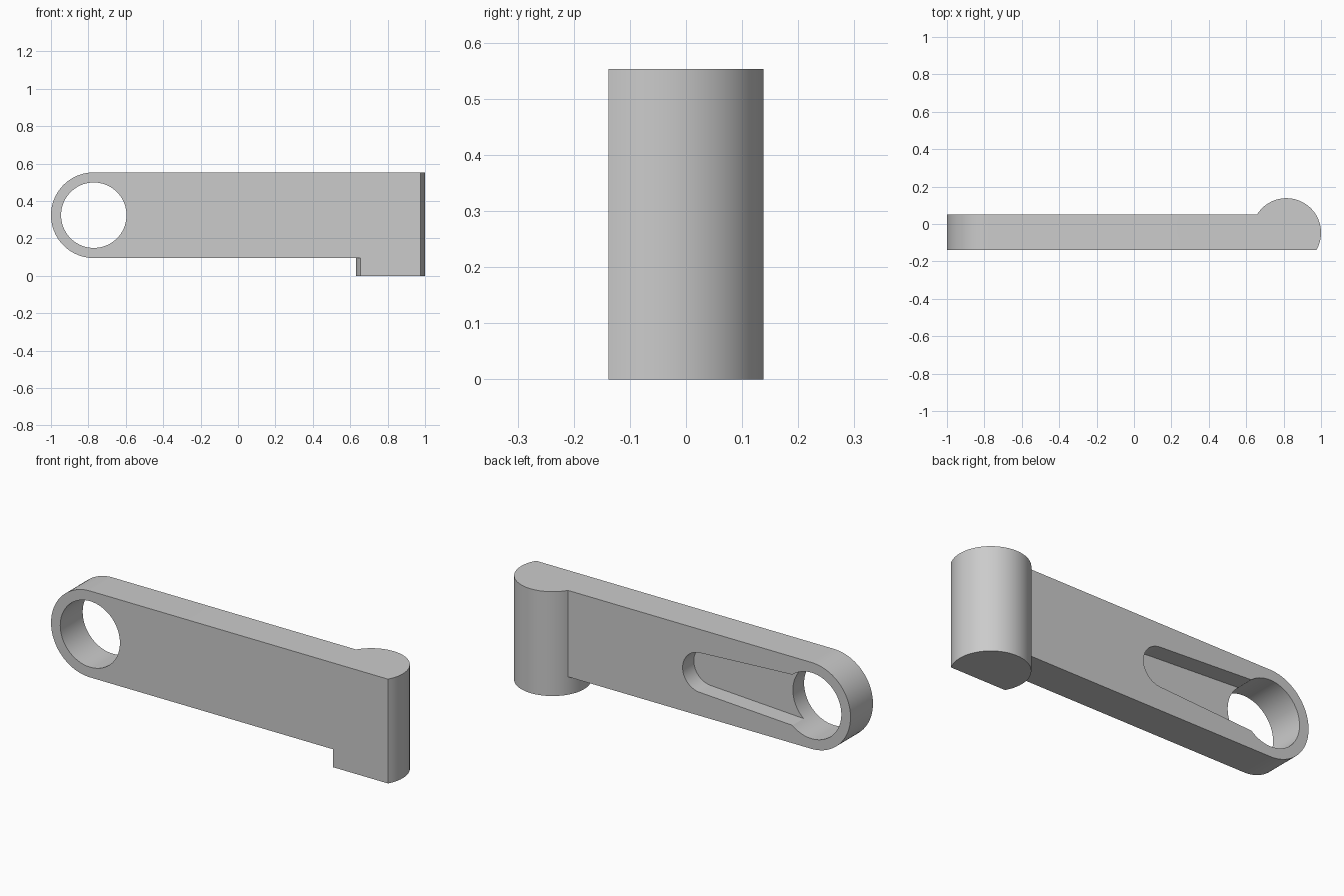
import bpy, bmesh
from math import sin, cos, pi, asin, radians
from mathutils import Vector

if "Cube" in bpy.data.objects:
    bpy.data.objects.remove(bpy.data.objects["Cube"])

FRONT, BACK = -0.138, 0.05          # arm faces
BORE_X, MID_Z, ARM_R, BORE_R = -0.771, 0.324, 0.229, 0.175
TOP = MID_Z + ARM_R
POST_X, POST_Y, POST_R = 0.815, -0.047, 0.185

grey = bpy.data.materials.new("plain grey")
grey.use_nodes = True
grey.diffuse_color = (0.6, 0.6, 0.6, 1)
grey.node_tree.nodes["Principled BSDF"].inputs["Base Color"].default_value = grey.diffuse_color


def arc(cx, cy, r, start, end, steps):
    angles = [start + (end - start) * i / steps for i in range(steps + 1)]
    return [(cx + r * cos(a), cy + r * sin(a)) for a in angles]


def prism(name, outline, place, direction):
    """Extrude a 2D outline, placed in space by a function."""
    bm = bmesh.new()
    face = bm.faces.new([bm.verts.new(place(u, v)) for u, v in outline])
    out = bmesh.ops.extrude_face_region(bm, geom=[face])
    moved = [g for g in out["geom"] if isinstance(g, bmesh.types.BMVert)]
    bmesh.ops.translate(bm, verts=moved, vec=Vector(direction))
    bmesh.ops.recalc_face_normals(bm, faces=bm.faces)
    mesh = bpy.data.meshes.new(name)
    bm.to_mesh(mesh)
    bm.free()
    mesh.materials.append(grey)
    obj = bpy.data.objects.new(name, mesh)
    bpy.context.collection.objects.link(obj)
    return obj


def combine(target, other, operation):
    mod = target.modifiers.new(operation.lower(), "BOOLEAN")
    mod.operation, mod.object, mod.solver = operation, other, "EXACT"
    bpy.context.view_layer.objects.active = target
    bpy.ops.object.modifier_apply(modifier=mod.name)
    bpy.data.objects.remove(other)


# Arm with one rounded end
outline = arc(BORE_X, MID_Z, ARM_R, pi / 2, 3 * pi / 2, 40)
outline += [(POST_X, MID_Z - ARM_R), (POST_X, TOP)]
arm = prism("link_arm", outline, lambda u, v: (u, FRONT, v), (0, BACK - FRONT, 0))

# Upright post, cut flat flush with the front of the arm
flat = asin((FRONT - POST_Y) / POST_R)
post = prism("post", arc(POST_X, POST_Y, POST_R, flat, pi - flat, 60),
             lambda u, v: (u, v, 0), (0, 0, TOP))
combine(arm, post, "UNION")

# Tapered pocket, half way through from the back
tip = arc(-0.12, MID_Z, 0.105, -pi / 2, pi / 2, 24)
pocket = prism("pocket_cutter", tip + [(BORE_X + 0.1, MID_Z + 0.135), (BORE_X, MID_Z + 0.135),
                                       (BORE_X, MID_Z - 0.135), (BORE_X + 0.1, MID_Z - 0.135)],
               lambda u, v: (u, BACK - 0.094, v), (0, 0.3, 0))
combine(arm, pocket, "DIFFERENCE")

# Through bore
bore = prism("bore_cutter", arc(BORE_X, MID_Z, BORE_R, 0, 2 * pi, 72)[:-1],
             lambda u, v: (u, FRONT - 0.1, v), (0, 0.5, 0))
combine(arm, bore, "DIFFERENCE")

# Smooth the round walls, keep the edges sharp
bpy.ops.object.select_all(action="DESELECT")
arm.select_set(True)
bpy.context.view_layer.objects.active = arm
bpy.ops.object.shade_smooth_by_angle(angle=radians(20))
